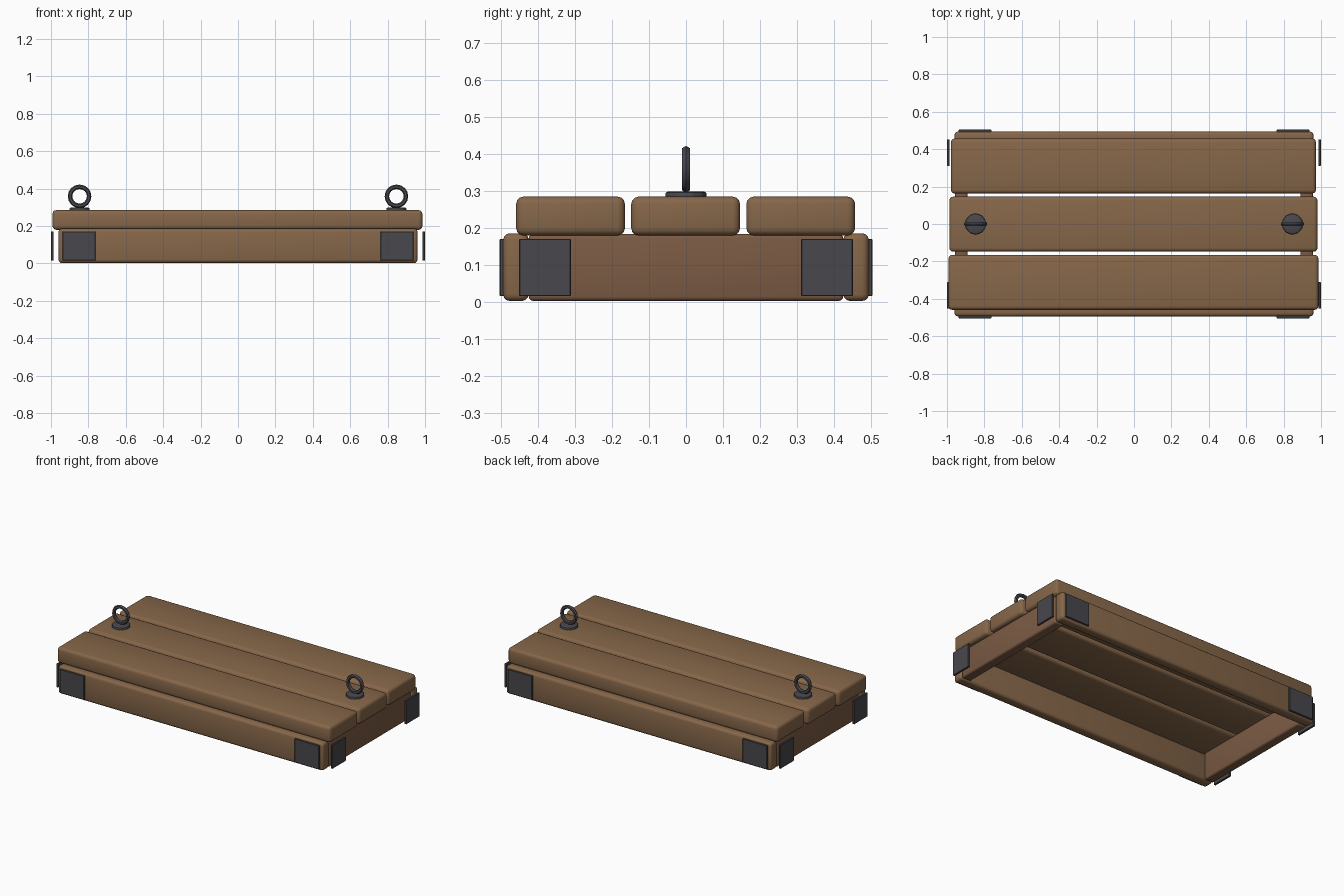
import bpy
from math import radians

if "Cube" in bpy.data.objects:
    bpy.data.objects.remove(bpy.data.objects["Cube"])


def material(name, rgb):
    m = bpy.data.materials.new(name)
    m.diffuse_color = (*rgb, 1)
    m.use_nodes = True
    m.node_tree.nodes["Principled BSDF"].inputs["Base Color"].default_value = m.diffuse_color
    return m


wood = material("wood", (0.24, 0.135, 0.067))
dark_wood = material("dark_wood", (0.20, 0.105, 0.058))
iron = material("iron", (0.065, 0.065, 0.075))


def finish(name, mat, bevel=0, segments=3):
    ob = bpy.context.object
    ob.name = name
    ob.data.materials.append(mat)
    if bevel:
        mod = ob.modifiers.new("bevel", 'BEVEL')
        mod.width = bevel
        mod.segments = segments
        bpy.ops.object.modifier_apply(modifier=mod.name)
    bpy.ops.object.shade_smooth_by_angle(angle=radians(35))
    return ob


def box(name, x, y, z, mat, bevel, segments=3):
    # box from (min, max) ranges
    spans = (x, y, z)
    bpy.ops.mesh.primitive_cube_add(size=1, location=[(a + b) / 2 for a, b in spans])
    bpy.context.object.scale = [abs(b - a) for a, b in spans]
    bpy.ops.object.transform_apply(location=False, rotation=False, scale=True)
    return finish(name, mat, bevel, segments)


# Top planks, slightly uneven in length
box("front_plank", (-0.992, 0.986), (-0.459, -0.165), (0.18, 0.285), wood, 0.02)
box("middle_plank", (-0.987, 0.981), (-0.148, 0.146), (0.18, 0.285), wood, 0.02)
box("back_plank", (-0.979, 0.973), (0.163, 0.457), (0.18, 0.285), wood, 0.02)

# Frame under the planks, open below
for side, s in (("front", -1), ("back", 1)):
    box(side + "_beam", (-0.96, 0.96), sorted((s * 0.425, s * 0.494)), (0.003, 0.186), wood, 0.018)
for side, s in (("left", -1), ("right", 1)):
    box(side + "_beam", sorted((s * 0.89, s * 0.957)), (-0.425, 0.425), (0.003, 0.184), dark_wood, 0.012)

# Iron corner plates: two per corner
for sx, xn in ((-1, "left"), (1, "right")):
    for sy, yn in ((-1, "front"), (1, "back")):
        box(f"{yn}_{xn}_long_plate", sorted((sx * 0.762, sx * 0.938)),
            sorted((sy * 0.491, sy * 0.504)), (0.016, 0.171), iron, 0.002, 1)
        box(f"{yn}_{xn}_end_plate", sorted((sx * 0.986, sx * 1.0)),
            sorted((sy * 0.311, sy * 0.451)), (0.016, 0.171), iron, 0.002, 1)

# Eye bolts: flange and upright ring
for sx, xn in ((-1, "left"), (1, "right")):
    x = sx * 0.847
    bpy.ops.mesh.primitive_cylinder_add(vertices=10, radius=0.057, depth=0.024, location=(x, 0, 0.287))
    finish(xn + "_flange", iron, 0.008, 2)
    bpy.ops.mesh.primitive_torus_add(major_segments=16, minor_segments=6, major_radius=0.051,
                                     minor_radius=0.012, location=(x, 0, 0.359),
                                     rotation=(radians(90), 0, 0))
    finish(xn + "_ring", iron)
